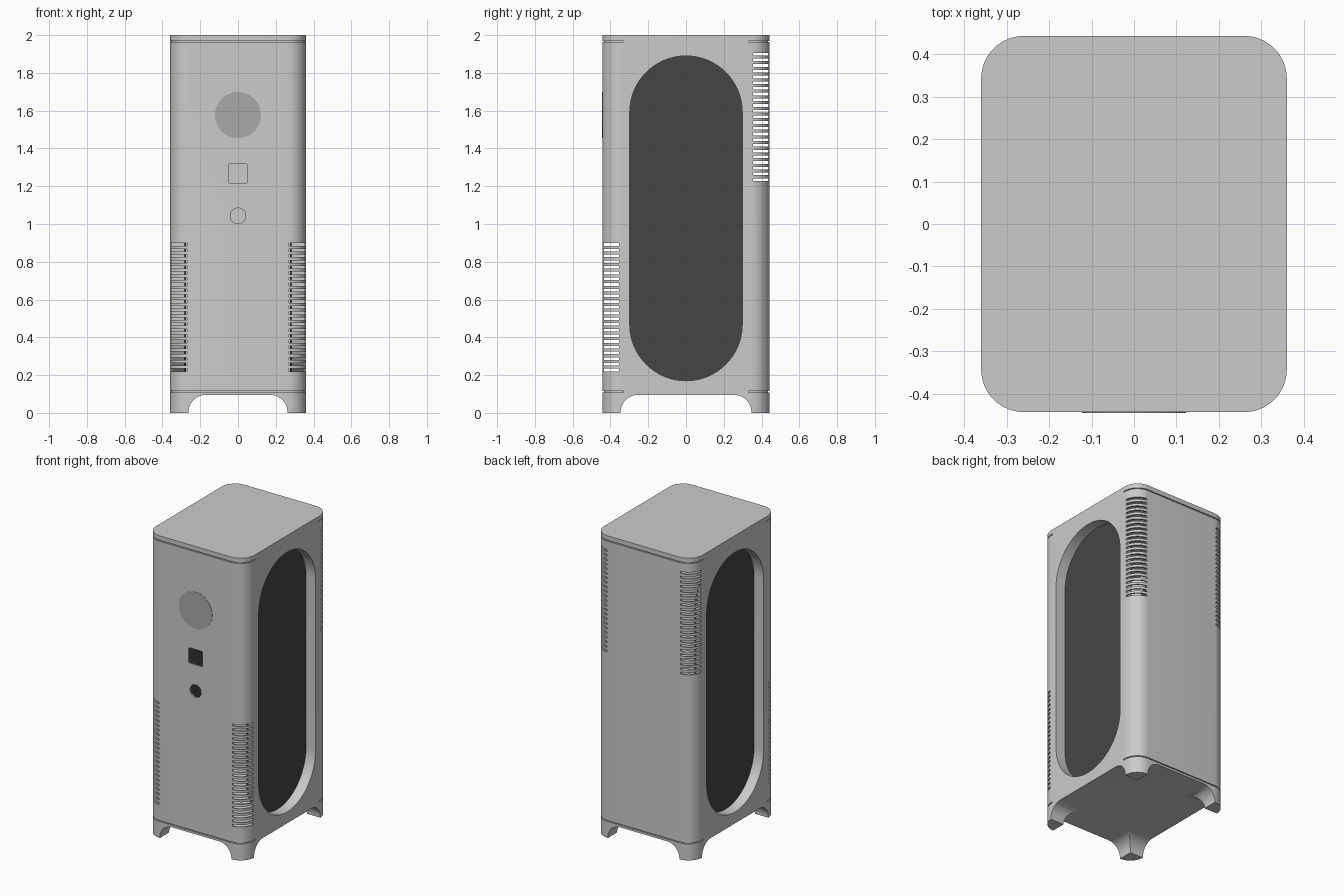
import bpy, bmesh
from math import pi, sin, cos

if "Cube" in bpy.data.objects:
    bpy.data.objects.remove(bpy.data.objects["Cube"])

HX, HY, R, WALL = 0.36, 0.443, 0.10, 0.009


def place(axis, a, b, t):
    return {'x': (t, a, b), 'y': (a, t, b), 'z': (a, b, t)}[axis]


def arc(cx, cy, r, a0, a1, n=12):
    return [(cx + r * cos(a0 + (a1 - a0) * i / n), cy + r * sin(a0 + (a1 - a0) * i / n))
            for i in range(n + 1)]


def round_rect(hx, hy, r, cy=0.0, n=12):
    pts = []
    for k, (sx, sy) in enumerate([(1, 1), (-1, 1), (-1, -1), (1, -1)]):
        pts += arc(sx * (hx - r), cy + sy * (hy - r), r, k * pi / 2, (k + 1) * pi / 2, n)
    return pts


def circle(cz, r, n=48):
    return arc(0, cz, r, 0, 2 * pi, n)[:-1]


def capsule(grow=0.0):
    r = 0.298 + grow
    return arc(0, 1.592, r, 0, pi, 32) + arc(0, 0.468, r, pi, 2 * pi, 32)


def add_prism(bm, pts, axis, lo, hi):
    n = len(pts)
    a = [bm.verts.new(place(axis, p, q, lo)) for p, q in pts]
    b = [bm.verts.new(place(axis, p, q, hi)) for p, q in pts]
    bm.faces.new(a)
    bm.faces.new(b)
    for i in range(n):
        j = (i + 1) % n
        bm.faces.new((a[i], a[j], b[j], b[i]))


def make(name, prisms, color=None):
    bm = bmesh.new()
    for p in prisms:
        add_prism(bm, *p)
    bmesh.ops.recalc_face_normals(bm, faces=bm.faces)
    me = bpy.data.meshes.new(name)
    bm.to_mesh(me)
    bm.free()
    ob = bpy.data.objects.new(name, me)
    bpy.context.collection.objects.link(ob)
    if color is not None:
        m = bpy.data.materials.new(name + "_color")
        m.diffuse_color = (color, color, color, 1)
        m.use_nodes = True
        m.node_tree.nodes["Principled BSDF"].inputs["Base Color"].default_value = m.diffuse_color
        me.materials.append(m)
    return ob


def select(ob):
    bpy.ops.object.select_all(action='DESELECT')
    ob.select_set(True)
    bpy.context.view_layer.objects.active = ob


def smooth(ob):
    select(ob)
    bpy.ops.object.shade_smooth_by_angle(angle=0.6)


def cut(ob, prisms):
    cutter = make("cutter", prisms)
    cutter.hide_render = True
    mod = ob.modifiers.new("cut", 'BOOLEAN')
    mod.operation, mod.solver, mod.object = 'DIFFERENCE', 'EXACT', cutter
    select(ob)
    bpy.ops.object.modifier_apply(modifier=mod.name)
    bpy.data.objects.remove(cutter)


def box(x0, x1, y0, y1):
    return [(x0, y0), (x1, y0), (x1, y1), (x0, y1)]


# Hollow casing
casing = make("casing", [(round_rect(HX, HY, R), 'z', 0, 2)])
cut(casing, [(round_rect(HX - WALL, HY - WALL, R - WALL), 'z', 0.125, 1.95)])


# Arched openings between the four feet
def arch(h):
    return ([(h, -0.05)] + arc(h - 0.09, 0.005, 0.09, 0, pi / 2)
            + arc(-h + 0.09, 0.005, 0.09, pi / 2, pi) + [(-h, -0.05)])


cut(casing, [(arch(0.262), 'y', -1, 1)])
cut(casing, [(arch(0.346), 'x', -1, 1)])

# Side openings, and front sensor and button holes
cut(casing, [(capsule(), 'x', 0.30, 0.5), (capsule(), 'x', -0.5, -0.30)])
cut(casing, [(round_rect(0.051, 0.051, 0.01, 1.267), 'y', -0.6, -0.40),
             (circle(1.043, 0.041), 'y', -0.6, -0.40)])

# Vent slots: low on the front corners, high on the back corners
slots = []
for sx in (-1, 1):
    for sy, z0 in ((-1, 0.227), (1, 1.235)):
        for i in range(23):
            z = z0 + i * 0.0302
            slots.append((box(sx * 0.27, sx * 0.5, sy * 0.355, sy * 0.6), 'z', z - 0.007, z + 0.007))
cut(casing, slots)

# Seam grooves round the front and back, ending just past the corners
d = 0.008
seams = []
for s in (-1, 1):
    outer = ([(0.4, 0.33), (0.4, 0.5), (-0.4, 0.5), (-0.4, 0.33)])
    inner = ([(-HX + d, 0.33)] + arc(-HX + R, HY - R, R - d, pi, pi / 2)
             + arc(HX - R, HY - R, R - d, pi / 2, 0) + [(HX - d, 0.33)])
    loop = [(x, s * y) for x, y in outer + inner]
    for z in (0.112, 1.967):
        seams.append((loop, 'z', z - 0.003, z + 0.003))
cut(casing, seams)
smooth(casing)

# Recess walls and dark panels behind the side openings
for s, side in ((1, "right"), (-1, "left")):
    wall = make(side + "_recess_wall", [(capsule(0.008), 'x', s * 0.285, s * (HX - WALL))])
    cut(wall, [(capsule(), 'x', s * 0.2, s * 0.5)])
    smooth(wall)
    smooth(make(side + "_dark_panel", [(capsule(0.008), 'x', s * 0.275, s * 0.29)], 0.06))

# Front display disc
smooth(make("front_disc", [(circle(1.577, 0.122, 64), 'y', -HY - 0.002, -HY + 0.004)], 0.4))
